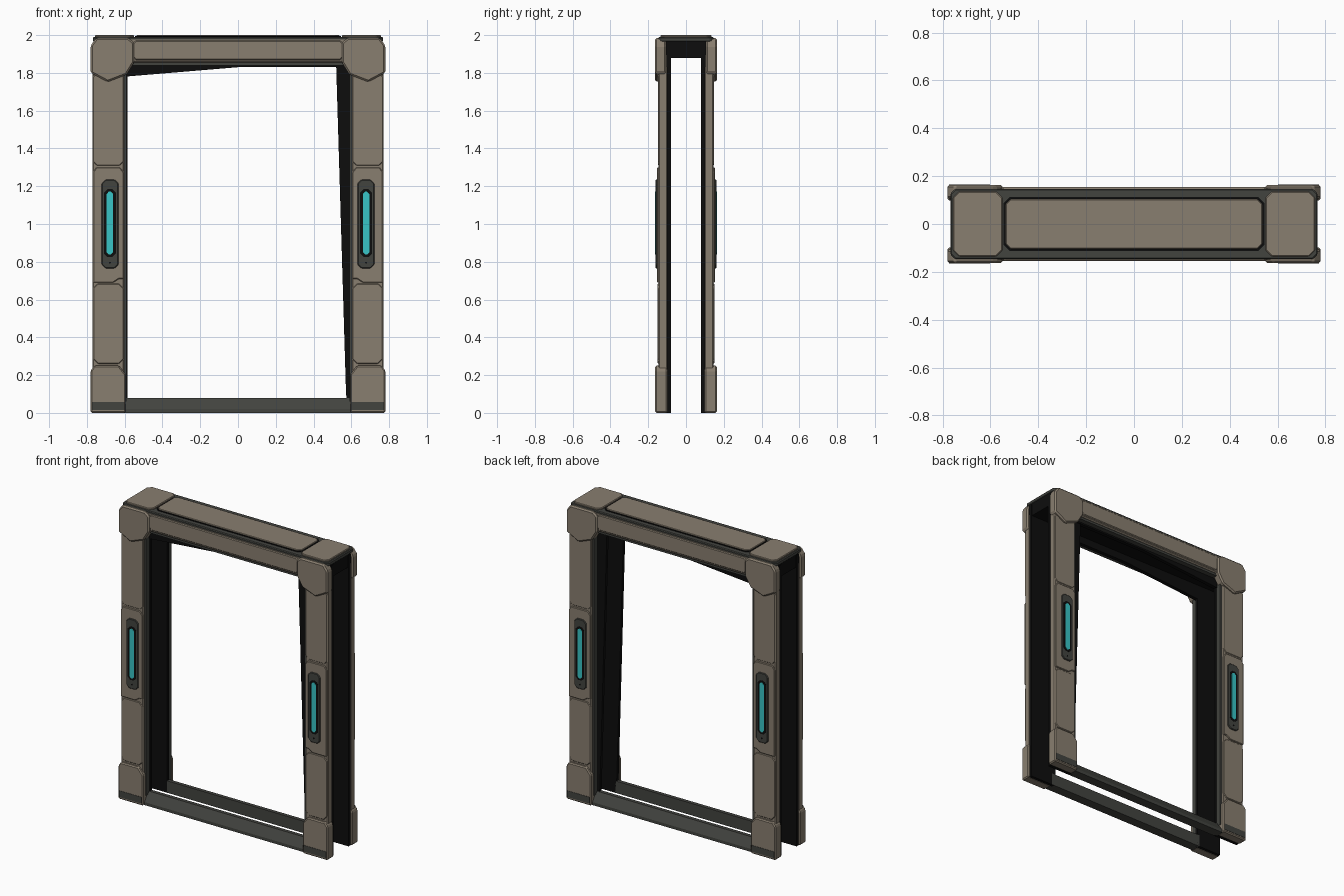
import bpy
import bmesh

cube = bpy.data.objects.get("Cube")
if cube:
    bpy.data.objects.remove(cube, do_unlink=True)


def material(name, rgb):
    m = bpy.data.materials.new(name)
    m.use_nodes = True
    m.diffuse_color = (*rgb, 1)
    m.node_tree.nodes["Principled BSDF"].inputs["Base Color"].default_value = (*rgb, 1)
    return m


TAN = material("tan_paint", (0.25, 0.21, 0.16))
GREY = material("dark_grey_metal", (0.054, 0.056, 0.049))
BLACK = material("black_lining", (0.004, 0.004, 0.004))
CYAN = material("cyan_light", (0.04, 0.56, 0.57))


def prism(name, outline, low, high, mat, axis="y", mirror="xy", bevel=0.0):
    """Extrude an outline along an axis, then mirror it about the centre."""
    place = {"x": lambda a, b, c: (c, a, b),
             "y": lambda a, b, c: (a, c, b),
             "z": lambda a, b, c: (a, b, c)}[axis]
    bm = bmesh.new()
    ends = [[bm.verts.new(place(a, b, c)) for a, b in outline] for c in (low, high)]
    for ring in ends:
        bm.faces.new(ring)
    n = len(outline)
    for i in range(n):
        j = (i + 1) % n
        bm.faces.new((ends[0][i], ends[0][j], ends[1][j], ends[1][i]))
    bmesh.ops.recalc_face_normals(bm, faces=bm.faces[:])
    mesh = bpy.data.meshes.new(name)
    bm.to_mesh(mesh)
    bm.free()
    mesh.materials.append(mat)
    ob = bpy.data.objects.new(name, mesh)
    bpy.context.collection.objects.link(ob)
    if bevel:
        b = ob.modifiers.new("edge_chamfer", "BEVEL")
        b.width, b.segments, b.limit_method = bevel, 1, "ANGLE"
    if mirror:
        m = ob.modifiers.new("mirror", "MIRROR")
        m.use_axis = ("x" in mirror, "y" in mirror, False)
        m.use_mirror_merge = False
    return ob


def rect(x0, x1, z0, z1, cut=0.0):
    """Rectangle outline with optional cut corners."""
    if not cut:
        return [(x0, z0), (x1, z0), (x1, z1), (x0, z1)]
    return [(x0 + cut, z0), (x1 - cut, z0), (x1, z0 + cut), (x1, z1 - cut),
            (x1 - cut, z1), (x0 + cut, z1), (x0, z1 - cut), (x0, z0 + cut)]


# Posts: painted body, inner trim and raised cover plates
prism("post_body", rect(0.603, 0.77, 0.0, 1.9), 0.098, 0.145, TAN, bevel=0.006)
prism("post_inner_trim", rect(0.59, 0.605, 0.06, 1.85), 0.095, 0.135, GREY)
prism("post_lower_plate", rect(0.606, 0.767, 0.26, 0.685, 0.025), 0.14, 0.15, TAN, bevel=0.004)
prism("post_middle_plate",
      [(0.606, 0.71), (0.63, 0.71), (0.66, 0.69), (0.767, 0.69), (0.767, 1.275),
       (0.75, 1.3), (0.625, 1.3), (0.606, 1.275)], 0.14, 0.153, TAN, bevel=0.004)
prism("post_upper_plate", rect(0.606, 0.767, 1.31, 1.8, 0.02), 0.14, 0.148, TAN, bevel=0.003)

# Feet with a grey kick strip
prism("post_foot",
      [(0.595, 0.0), (0.78, 0.0), (0.78, 0.225), (0.76, 0.25), (0.63, 0.25), (0.595, 0.205)],
      0.098, 0.163, TAN, bevel=0.007)
prism("foot_kick_strip", rect(0.602, 0.773, 0.015, 0.058), 0.16, 0.165, GREY)

# Light fittings
prism("light_housing", rect(0.633, 0.722, 0.765, 1.235, 0.02), 0.145, 0.161, GREY, bevel=0.004)
prism("light_recess", rect(0.647, 0.709, 0.825, 1.185, 0.018), 0.157, 0.162, BLACK)
prism("light_strip", rect(0.661, 0.695, 0.838, 1.172, 0.012), 0.159, 0.164, CYAN)
prism("housing_bolt", rect(0.673, 0.683, 0.79, 0.8, 0.003), 0.158, 0.1625, BLACK)

# Black lining behind the posts and beam; one side and part of the head taper
prism("right_post_lining", rect(-0.768, -0.585, 0.0, 1.9), 0.08, 0.1, BLACK, mirror="y")
prism("left_post_lining",
      [(0.768, 0.0), (0.585, 0.0), (0.572, 0.1), (0.52, 1.83), (0.52, 1.9), (0.768, 1.9)],
      0.08, 0.1, BLACK, mirror="y")
prism("beam_lining",
      [(-0.768, 1.775), (-0.6, 1.78), (0.0, 1.83), (0.768, 1.83), (0.768, 1.96), (-0.768, 1.96)],
      0.08, 0.105, BLACK, mirror="y")

# Header beam
prism("beam_body", rect(-0.6, 0.6, 1.855, 1.983), 0.1, 0.148, TAN, mirror="y", bevel=0.007)
prism("beam_lower_trim", rect(-0.6, 0.6, 1.84, 1.857), 0.1, 0.138, GREY, mirror="y")
prism("beam_face_plate", rect(-0.56, 0.56, 1.868, 1.972, 0.02), 0.14, 0.154, TAN,
      mirror="y", bevel=0.005)
prism("beam_core", rect(-0.765, 0.765, 1.88, 1.968), -0.105, 0.105, BLACK, mirror="")

# Corner gussets
prism("corner_gusset",
      [(0.78, 1.8), (0.78, 1.945), (0.75, 1.985), (0.58, 1.985), (0.55, 1.96),
       (0.55, 1.855), (0.59, 1.79), (0.69, 1.752)], 0.105, 0.164, TAN, bevel=0.009)

# Roof: grey deck, framed centre panel and end caps
prism("roof_deck", rect(-0.768, 0.768, -0.147, 0.147, 0.02), 1.965, 1.99, GREY,
      axis="z", mirror="", bevel=0.005)
prism("roof_panel_gasket", rect(-0.545, 0.545, -0.112, 0.112, 0.025), 1.985, 1.994, BLACK,
      axis="z", mirror="")
prism("roof_centre_panel", rect(-0.537, 0.537, -0.104, 0.104, 0.022), 1.985, 2.0, TAN,
      axis="z", mirror="", bevel=0.003)
prism("roof_end_cap", rect(0.55, 0.757, -0.135, 0.135, 0.025), 1.985, 2.0, TAN,
      axis="z", mirror="x", bevel=0.004)

# Floor sills with a sloping outer face
prism("floor_sill", [(0.08, 0.0), (0.145, 0.0), (0.145, 0.02), (0.105, 0.08), (0.08, 0.08)],
      -0.6, 0.6, GREY, axis="x", mirror="y")
